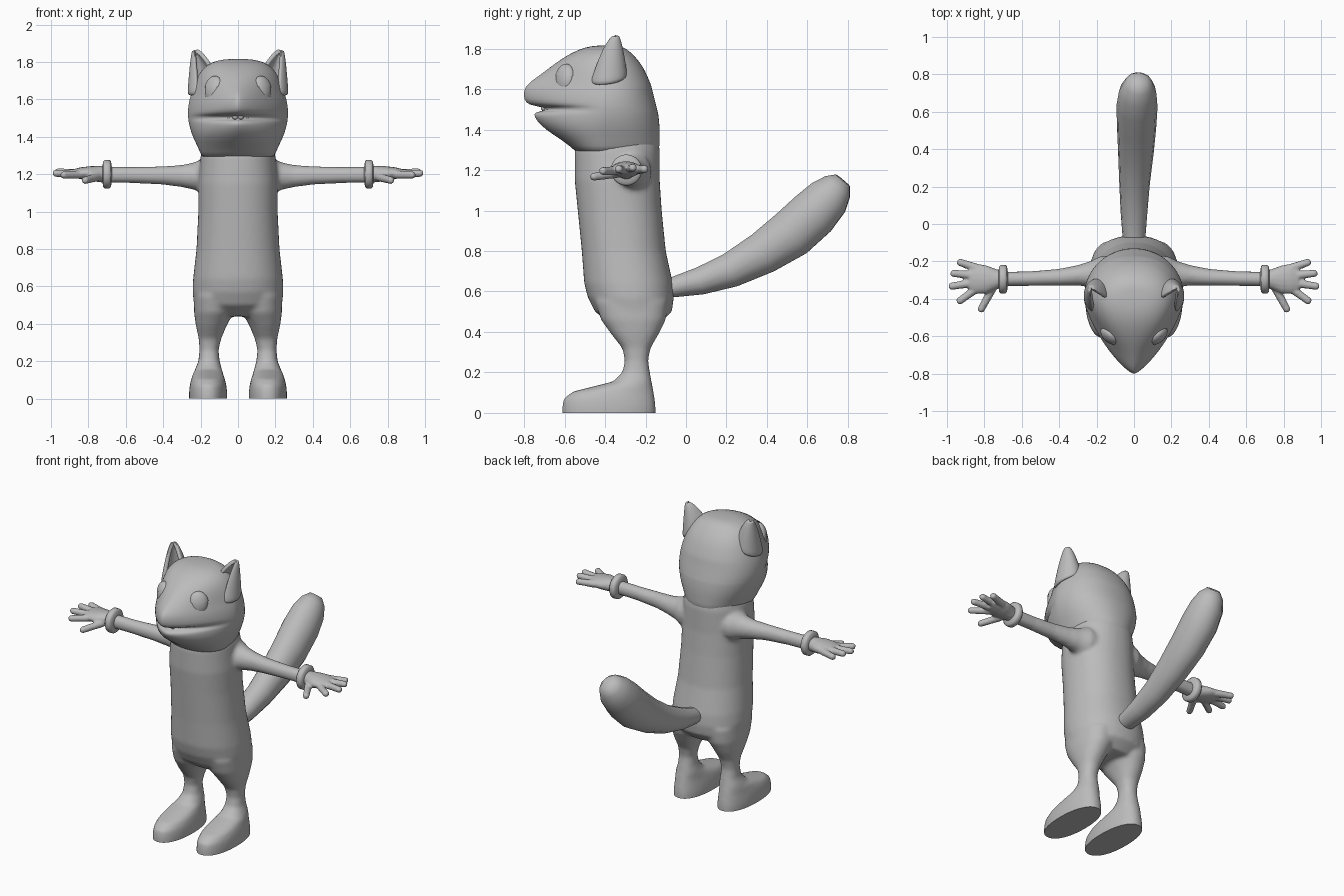
import bpy, bmesh, math
from mathutils import Vector

if "Cube" in bpy.data.objects:
    bpy.data.objects.remove(bpy.data.objects["Cube"])

grey = bpy.data.materials.new("plain grey")
grey.use_nodes = True
grey.diffuse_color = (0.5, 0.5, 0.5, 1)
grey.node_tree.nodes["Principled BSDF"].inputs["Base Color"].default_value = (0.5, 0.5, 0.5, 1)


def finish(bm, name):
    bmesh.ops.recalc_face_normals(bm, faces=bm.faces)
    mesh = bpy.data.meshes.new(name)
    bm.to_mesh(mesh)
    bm.free()
    mesh.materials.append(grey)
    ob = bpy.data.objects.new(name, mesh)
    bpy.context.collection.objects.link(ob)
    mesh.shade_smooth()
    return ob


def blend(ob, voxel, passes):
    """Fuse overlapping parts into one soft skin."""
    m = ob.modifiers.new("fuse", 'REMESH')
    m.mode = 'VOXEL'
    m.voxel_size = voxel
    m.use_smooth_shade = True
    m = ob.modifiers.new("soften", 'SMOOTH')
    m.factor = 0.5
    m.iterations = passes


def loft(bm, rings, closed=True):
    rows = [[bm.verts.new(p) for p in ring] for ring in rings]
    n = len(rows[0])
    for a, b in zip(rows, rows[1:]):
        for i in range(n if closed else n - 1):
            j = (i + 1) % n
            bm.faces.new((a[i], a[j], b[j], b[i]))
    if closed:
        bm.faces.new(rows[0])
        bm.faces.new(rows[-1])


def power(v, e):
    return math.copysign(abs(v) ** e, v)


def level_ring(z, front, back, half, cx=0, wide=None, n=2.2, segs=48):
    """Horizontal outline; the front half can be more pointed than the back."""
    mid = (front + back) / 2 if wide is None else wide
    pts = []
    for i in range(segs):
        t = math.tau * i / segs
        c, s = math.cos(t), math.sin(t)
        e = 2 / n if c > 0 else 2 / 2.2
        depth = front - mid if c > 0 else mid - back
        pts.append((cx + half * power(s, e), mid + depth * power(c, e), z))
    return pts


def tube(bm, path, segs=16):
    """Path points are (x, y, z, side radius, upward radius)."""
    rings = []
    for i, (x, y, z, rs, ru) in enumerate(path):
        a, b = path[max(i - 1, 0)], path[min(i + 1, len(path) - 1)]
        along = (Vector(b[:3]) - Vector(a[:3])).normalized()
        side = along.cross(Vector((0, 0, 1))).normalized()
        up = side.cross(along)
        rings.append([Vector((x, y, z)) + side * rs * math.cos(k * math.tau / segs)
                      + up * ru * math.sin(k * math.tau / segs) for k in range(segs)])
    loft(bm, rings)


# Torso, legs, feet and arms, fused
bm = bmesh.new()
torso = [(.44, -.37, -.13, .17), (.50, -.45, -.07, .235), (.57, -.485, -.06, .243),
         (.64, -.503, -.065, .24), (.8, -.515, -.10, .222), (1.0, -.535, -.12, .212),
         (1.15, -.55, -.13, .212), (1.3, -.55, -.13, .2), (1.4, -.5, -.15, .17)]
loft(bm, [level_ring(*r) for r in torso])
leg = [(-.04, -.612, -.15, .1, .16), (.03, -.612, -.15, .102, .16), (.07, -.605, -.155, .098, .16),
       (.105, -.56, -.16, .09, .16), (.13, -.46, -.165, .082, .16), (.155, -.36, -.17, .072, .158),
       (.2, -.315, -.178, .057, .155), (.26, -.302, -.187, .051, .155), (.32, -.315, -.175, .06, .15),
       (.39, -.37, -.135, .082, .143), (.46, -.42, -.10, .105, .13), (.55, -.45, -.09, .11, .125)]
arm = [(.1, -.27, 1.19, .1, .1), (.18, -.27, 1.19, .1, .1), (.23, -.27, 1.19, .072, .075),
       (.3, -.275, 1.19, .055, .06), (.4, -.285, 1.193, .046, .05),
       (.55, -.292, 1.195, .04, .044), (.75, -.295, 1.197, .04, .044)]
for s in (1, -1):
    loft(bm, [level_ring(z, f, b, h, s * cx) for z, f, b, h, cx in leg])
    tube(bm, [(s * p[0],) + p[1:] for p in arm])
body = finish(bm, "body")
blend(body, 0.012, 6)

# Flat soles
bpy.context.view_layer.update()
fused = bpy.data.meshes.new_from_object(body.evaluated_get(bpy.context.evaluated_depsgraph_get()))
body.modifiers.clear()
bm = bmesh.new()
bm.from_mesh(fused)
cut = bmesh.ops.bisect_plane(bm, geom=bm.verts[:] + bm.edges[:] + bm.faces[:],
                             plane_co=(0, 0, 0), plane_no=(0, 0, 1), clear_inner=True)
rim = [e for e in cut["geom_cut"] if isinstance(e, bmesh.types.BMEdge)]
bmesh.ops.holes_fill(bm, edges=rim, sides=0)
bm.to_mesh(body.data)
bm.free()
body.data.shade_smooth()
bpy.context.view_layer.objects.active = body
body.select_set(True)
bpy.ops.object.shade_smooth_by_angle(angle=math.radians(50))
body.select_set(False)

# Head with a pointed muzzle and an open mouth
head_rows = [(1.27, -.535, -.135, .19, 2.2), (1.32, -.57, -.13, .203, 2.1), (1.37, -.65, -.13, .228, 1.9),
             (1.42, -.72, -.13, .25, 1.7), (1.465, -.752, -.135, .262, 1.5),
             (1.485, -.752, -.138, .265, 1.45), (1.492, -.70, -.14, .266, 1.5),
             (1.512, -.70, -.145, .268, 1.5), (1.52, -.782, -.147, .268, 1.4),
             (1.55, -.803, -.155, .268, 1.35), (1.59, -.803, -.165, .262, 1.32),
             (1.615, -.792, -.17, .255, 1.3), (1.64, -.765, -.18, .248, 1.32),
             (1.67, -.722, -.193, .238, 1.42), (1.71, -.67, -.212, .222, 1.6),
             (1.75, -.615, -.242, .2, 1.8), (1.785, -.555, -.275, .165, 2),
             (1.808, -.495, -.31, .115, 2), (1.816, -.44, -.35, .05, 2)]
bm = bmesh.new()
loft(bm, [level_ring(z, f, b, h, 0, -.4, n) for z, f, b, h, n in head_rows])
head = finish(bm, "head")
head.modifiers.new("round", 'SUBSURF').levels = 1
head.modifiers["round"].render_levels = 1

# Upper teeth
bm = bmesh.new()
for x in (-.045, -.015, .015, .045):
    tooth = bmesh.ops.create_uvsphere(bm, u_segments=12, v_segments=8, radius=.016)["verts"]
    bmesh.ops.translate(bm, verts=tooth, vec=(x, -.715 + abs(x) * .9, 1.507))
finish(bm, "teeth")

# Tail
bm = bmesh.new()
tube(bm, [(0, -.12, .615, .05, .045), (0, -.06, .622, .062, .052), (0, .07, .652, .072, .07),
          (.003, .22, .705, .082, .088), (.01, .38, .79, .095, .108), (.014, .52, .885, .105, .125),
          (.016, .63, .985, .11, .125), (.02, .705, 1.065, .1, .11),
          (.025, .75, 1.12, .075, .08), (.028, .775, 1.15, .04, .045)], 14)
finish(bm, "tail")

fingers = [(.945, -.2, 1.205), (.98, -.262, 1.212), (.99, -.335, 1.205), (.945, -.42, 1.195), (.825, -.47, 1.165)]
knuckles = [(.84, -.235), (.86, -.275), (.86, -.315), (.84, -.345), (.76, -.35)]
for s, label in ((1, "left"), (-1, "right")):
    # Hand with five fingers
    bm = bmesh.new()
    tube(bm, [(s * .68, -.295, 1.197, .04, .042), (s * .73, -.295, 1.2, .052, .044),
              (s * .79, -.297, 1.203, .076, .04), (s * .84, -.293, 1.205, .08, .032),
              (s * .88, -.293, 1.205, .065, .022)])
    for (kx, ky), (fx, fy, fz) in zip(knuckles, fingers):
        a, b = Vector((s * kx, ky, (fz + 1.2) / 2)), Vector((s * fx, fy, fz))
        tube(bm, [(*a.lerp(b, t), r, r) for t, r in ((-.25, .02), (0, .023), (.5, .021), (.9, .02), (1, .012))], 12)
    hand = finish(bm, label + "_hand")
    blend(hand, 0.007, 3)

    # Cuff
    bm = bmesh.new()
    tube(bm, [(s * x, -.295, 1.2, r, r) for x, r in
              ((.675, .04), (.679, .068), (.688, .077), (.712, .077), (.721, .068), (.725, .04))], 28)
    finish(bm, label + "_cuff")

    # Eye and half-closed lid
    for part, grow in (("eye", 1.0), ("eyelid", 1.08)):
        bm = bmesh.new()
        bmesh.ops.create_uvsphere(bm, u_segments=28, v_segments=18, radius=grow)
        if part == "eyelid":
            bmesh.ops.bisect_plane(bm, geom=bm.verts[:] + bm.edges[:] + bm.faces[:], plane_co=(0, 0, .2),
                                   plane_no=(0, 0, 1), clear_inner=True)
        eye = finish(bm, label + "_" + part)
        eye.scale = (.058, .036, .07)
        eye.rotation_euler = (math.radians(-8), 0, s * math.radians(42))
        eye.location = (s * .128, -.598, 1.65)

    # Cupped ear, open to the front
    tip = Vector((s * .232, -.345, 1.862))
    rows = []
    for v in (0, .15, .3, .45, .6, .75, .87, .95, .99):
        row = []
        for i in range(25):
            u = i / 24
            ang = math.radians(195 - 270 * u)
            base = Vector((s * (.195 + .065 * math.cos(ang)), -.385 + .085 * math.sin(ang), 1.75 - .13 * math.sin(u * math.pi * .6)))
            spread = (1 - v) ** .6
            p = tip + (base - tip) * spread
            p.z = base.z + (tip.z - base.z) * v
            row.append(p)
        rows.append(row)
    bm = bmesh.new()
    loft(bm, rows, closed=False)
    ear = finish(bm, label + "_ear")
    m = ear.modifiers.new("thickness", 'SOLIDIFY')
    m.thickness = .022
    m.offset = 0
    m = ear.modifiers.new("round", 'SUBSURF')
    m.levels = m.render_levels = 1
